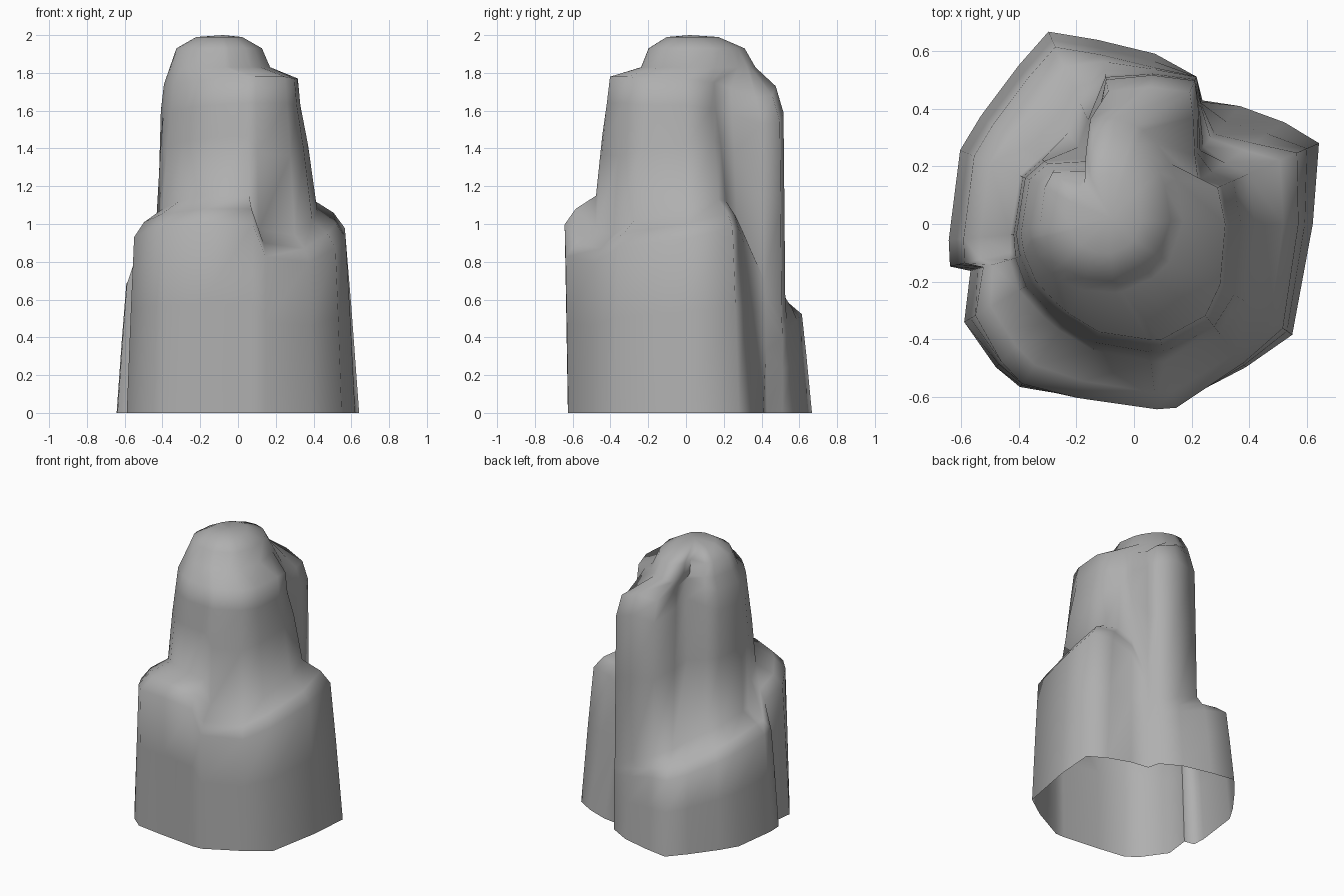
import bpy, bmesh
from math import sin, cos, radians

if "Cube" in bpy.data.objects:
    bpy.data.objects.remove(bpy.data.objects["Cube"])

# Vertical facets: angle, base radius, ledge height, column foot radius, column top radius, column top height
FACETS = [
    (0, .62, .97, .42, .33, 1.77), (23.6, .70, 1.03, .43, .33, 1.75),
    (34, .63, 1.02, .38, .28, 1.75), (48, .55, .94, .36, .33, 1.72),
    (61, .49, .6, .475, .46, 1.67), (67, .555, .42, .55, .54, 1.68),
    (83, .595, .46, .53, .52, 1.73), (101, .65, .52, .53, .51, 1.71),
    (114, .73, .55, .46, .34, 1.76), (126, .68, .58, .39, .28, 1.8),
    (145, .65, .64, .40, .38, 1.78), (157, .655, .68, .43, .41, 1.75),
    (185, .645, .72, .43, .41, 1.74), (193, .655, .72, .44, .41, 1.74),
    (196, .59, .92, .45, .41, 1.74), (210, .68, .98, .46, .41, 1.74),
    (226, .69, 1.02, .45, .40, 1.75), (235, .69, 1.03, .45, .40, 1.76),
    (252, .625, 1.05, .46, .41, 1.77), (277, .63, 1.05, .48, .42, 1.78),
    (283, .64, .87, .49, .43, 1.78), (308, .63, .84, .49, .42, 1.78),
    (325, .67, .92, .48, .38, 1.77),
]


def mix(a, b, t):
    return a + (b - a) * t


def facet_points(deg, base, ledge, foot, top, height):
    """Points of one vertical strip, from the ground up to the crown."""
    c, s = cos(radians(deg)), sin(radians(deg))
    # The wall bulges at the front and leans inwards at the back right
    ratio = .92 + .11 * max(0, -s) ** 3 - .2 * max(0, 1 - abs(deg - 43) / 24)
    lip = max(base * ratio, foot * 1.01)
    foot_z = ledge + .10
    ridge = 55 < deg < 110
    profile = [
        (base, 0), (mix(base, lip, .55), ledge * .55), (lip, ledge * .95),
        (mix(lip, foot, .35), ledge + .03), (foot, foot_z),
        (mix(foot, top, .55), mix(foot_z, height, .5)),
        (top, height - .14), (top * (.92 if ridge else .96), height),
    ]
    pts = [(r * c, r * s, z) for r, z in profile]
    # Crown rings lean towards their own off-centre summit
    for k, z in ((1, 1.83), (.84, 1.93), (.45, 1.99)):
        x = -.10 + .27 * k * c
        y = .01 + (.36 if s > 0 else .25) * k * s
        f = min(1, top * .88 / max(.01, (x * x + y * y) ** .5))
        pts.append((x * f, y * f, z))
    return pts


# Rock pillar: open-bottomed loft with ledges, column and crown
bm = bmesh.new()
strips = [[bm.verts.new(p) for p in facet_points(*f)] for f in FACETS]
summit = bm.verts.new((-.08, .02, 2))
for i, a in enumerate(strips):
    b = strips[(i + 1) % len(strips)]
    for j in range(len(a) - 1):
        bm.faces.new((a[j], b[j], b[j + 1], a[j + 1]))
    bm.faces.new((a[-1], b[-1], summit))
mesh = bpy.data.meshes.new("rock_pillar")
bm.to_mesh(mesh)
bm.free()
rock = bpy.data.objects.new("rock_pillar", mesh)
bpy.context.collection.objects.link(rock)

# Dark grey stone
stone = bpy.data.materials.new("stone")
stone.diffuse_color = (.43, .43, .43, 1)
stone.use_nodes = True
stone.node_tree.nodes["Principled BSDF"].inputs["Base Color"].default_value = stone.diffuse_color
mesh.materials.append(stone)

bpy.context.view_layer.objects.active = rock
rock.select_set(True)
bpy.ops.object.shade_smooth_by_angle(angle=radians(80))
